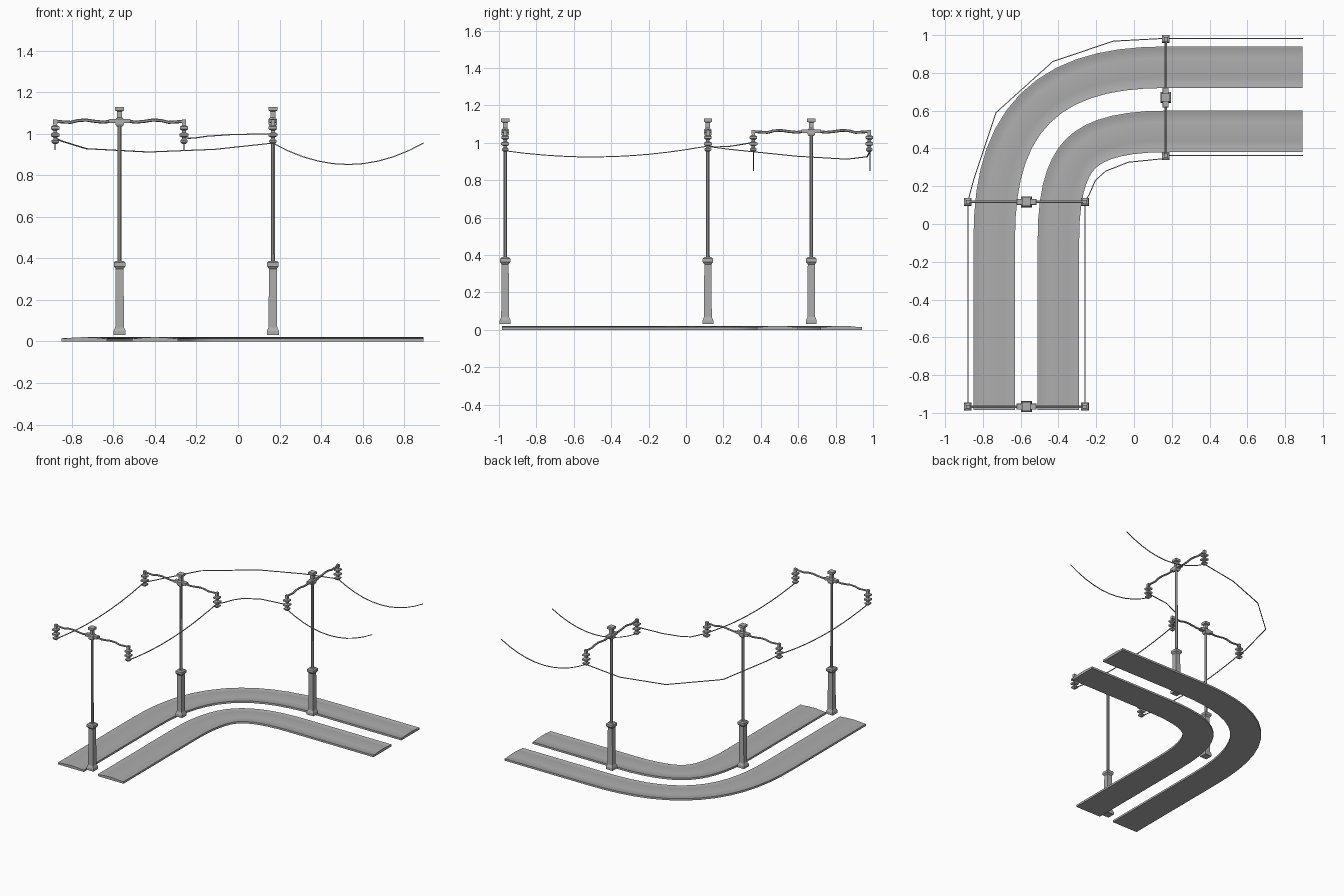
import bpy, math
from mathutils import Vector, Matrix

if "Cube" in bpy.data.objects:
    bpy.data.objects.remove(bpy.data.objects["Cube"])

grey = bpy.data.materials.new("plain_grey")
grey.diffuse_color = (0.42, 0.42, 0.42, 1)
grey.use_nodes = True
grey.node_tree.nodes["Principled BSDF"].inputs["Base Color"].default_value = grey.diffuse_color


def make(name, verts, faces, smooth=False):
    me = bpy.data.meshes.new(name)
    me.from_pydata([tuple(v) for v in verts], [], faces)
    me.materials.append(grey)
    if smooth:
        me.shade_smooth()
        me.set_sharp_from_angle(angle=math.radians(35))
    ob = bpy.data.objects.new(name, me)
    bpy.context.collection.objects.link(ob)
    return ob


def skin(name, rings, smooth=False):
    """Join closed rings of equal size into a capped solid."""
    n = len(rings[0])
    verts = [v for r in rings for v in r]
    faces = [(i * n + k, i * n + (k + 1) % n, (i + 1) * n + (k + 1) % n, (i + 1) * n + k)
             for i in range(len(rings) - 1) for k in range(n)]
    faces += [tuple(reversed(range(n))), tuple(range(len(verts) - n, len(verts)))]
    return make(name, verts, faces, smooth)


def stack(name, profile, mat, sides=4, smooth=False):
    """Upright turned solid; profile is (half width, z)."""
    k = 1 / math.cos(math.pi / sides)
    rings = [[mat @ Vector((r * k * math.cos(2 * math.pi * (i + .5) / sides),
                            r * k * math.sin(2 * math.pi * (i + .5) / sides), z))
              for i in range(sides)] for r, z in profile]
    return skin(name, rings, smooth)


def tube(name, pts, r, sides=4, smooth=False):
    """Round tube along a path."""
    pts = [Vector(p) for p in pts]
    rings = []
    for i, p in enumerate(pts):
        d = (pts[min(i + 1, len(pts) - 1)] - pts[max(i - 1, 0)]).normalized()
        s = d.cross(Vector((0, 0, 1))).normalized()
        u = s.cross(d)
        rings.append([p + r * (s * math.cos(a) + u * math.sin(a))
                      for a in (2 * math.pi * (k + .5) / sides for k in range(sides))])
    rings = [list(reversed(q)) for q in rings]
    return skin(name, rings, smooth)


# centre line of the pair of tracks: straight, bend, straight
X, Y, L, H = -0.57, 0.66, 0.74, 0.54
P = [Vector((X, Y - L)), Vector((X, Y - L + H)), Vector((X + L - H, Y)), Vector((X + L, Y))]
line = [(Vector((X, -0.985)), Vector((0, 1)))]
N = 14
for i in range(N + 1):
    t = i / N
    s = 1 - t
    pos = s**3 * P[0] + 3 * s * s * t * P[1] + 3 * s * t * t * P[2] + t**3 * P[3]
    tan = s * s * (P[1] - P[0]) + 2 * s * t * (P[2] - P[1]) + t * t * (P[3] - P[2])
    line.append((pos, tan.normalized()))
line.append((Vector((0.893, Y)), Vector((1, 0))))

# crowned track beds with low edge lips
half = [(0.11, 0), (0.11, 0.015), (0.102, 0.016), (0.098, 0.014), (0.05, 0.019)]
section = half + [(0, 0.021)] + [(-a, z) for a, z in reversed(half)]
for name, off in (("outer_track", 0.17), ("inner_track", -0.17)):
    rings = []
    for pos, tan in line:
        left = Vector((-tan.y, tan.x))
        rings.append([((pos + left * (off - a)).to_3d() + Vector((0, 0, z))) for a, z in section])
    skin(name, rings, True)

# poles with base, shaft, cap, cross arm and hanging insulators
BASE = [(.029, .03), (.029, .05), (.021, .068), (.019, .35), (.028, .362), (.028, .38), (.02, .388)]
CAP = [(.014, 1.035), (.02, 1.045), (.02, 1.07), (.012, 1.078), (.012, 1.108), (.022, 1.112), (.022, 1.13)]
INSUL = [(.007, 1.05), (.01, 1.04), (.02, 1.034), (.02, 1.022), (.009, 1.015), (.009, 1.007),
         (.021, 1.0), (.021, .988), (.009, .982), (.009, .975), (.018, .968), (.018, .96), (.008, .95)]
ARM = [(.04, 1.06), (.08, 1.056), (.12, 1.06), (.16, 1.066), (.2, 1.064), (.235, 1.055), (.27, 1.057), (.312, 1.06)]
poles = [(-0.57, -0.967, 0), (-0.57, 0.117, 0), (0.168, 0.67, math.pi / 2)]
for i, (px, py, rot) in enumerate(poles, 1):
    M = Matrix.Translation((px, py, 0)) @ Matrix.Rotation(rot, 4, 'Z')
    stack(f"pole_base_{i}", BASE, M)
    stack(f"pole_shaft_{i}", [(.01, .38), (.009, 1.05)], M, 8, True)
    stack(f"pole_cap_{i}", CAP, M)
    stack(f"arm_bracket_{i}", [(.05, 1.052), (.053, 1.056), (.053, 1.068), (.05, 1.072)],
          M @ Matrix.Diagonal((1, .3, 1, 1)))
    for tag, s in (("left", -1), ("right", 1)):
        tube(f"arm_{tag}_{i}", [M @ Vector((s * a, 0, z)) for a, z in ARM], .0075, 6, True)
        E = M @ Matrix.Translation((s * .31, 0, 0))
        stack(f"arm_end_{tag}_{i}", [(.01, 1.046), (.01, 1.068)], E)
        stack(f"insulator_{tag}_{i}", INSUL, E)


# hanging wires
def span(p, q, sag, n=10):
    p, q = Vector(p), Vector(q)
    return [p.lerp(q, k / n) - Vector((0, 0, 4 * sag * (k / n) * (1 - k / n))) for k in range(n + 1)]


R = 0.0036
for name, x, y in (("outer", -0.88, 0.983), ("inner", -0.26, 0.362)):
    tube(f"{name}_wire_first", span((x, -0.967, .957), (x, 0.0, .963), .036) + [Vector((x, .117, .982))], R)
    tube(f"{name}_wire_last", span((.168, y, .955), (.893, y, .955), .103), R)
tube("outer_wire_bend", [(-.88, .117, .98), (-.85, .23, .965), (-.73, .59, .928), (-.43, .86, .912),
                         (-.11, .968, .925), (.168, .983, .955)], R)
tube("inner_wire_bend", [(-.26, .117, .98), (-.235, .16, .978), (-.205, .23, .98), (-.15, .28, .988),
                         (-.03, .327, .996), (.168, .347, 1.0)], R)
